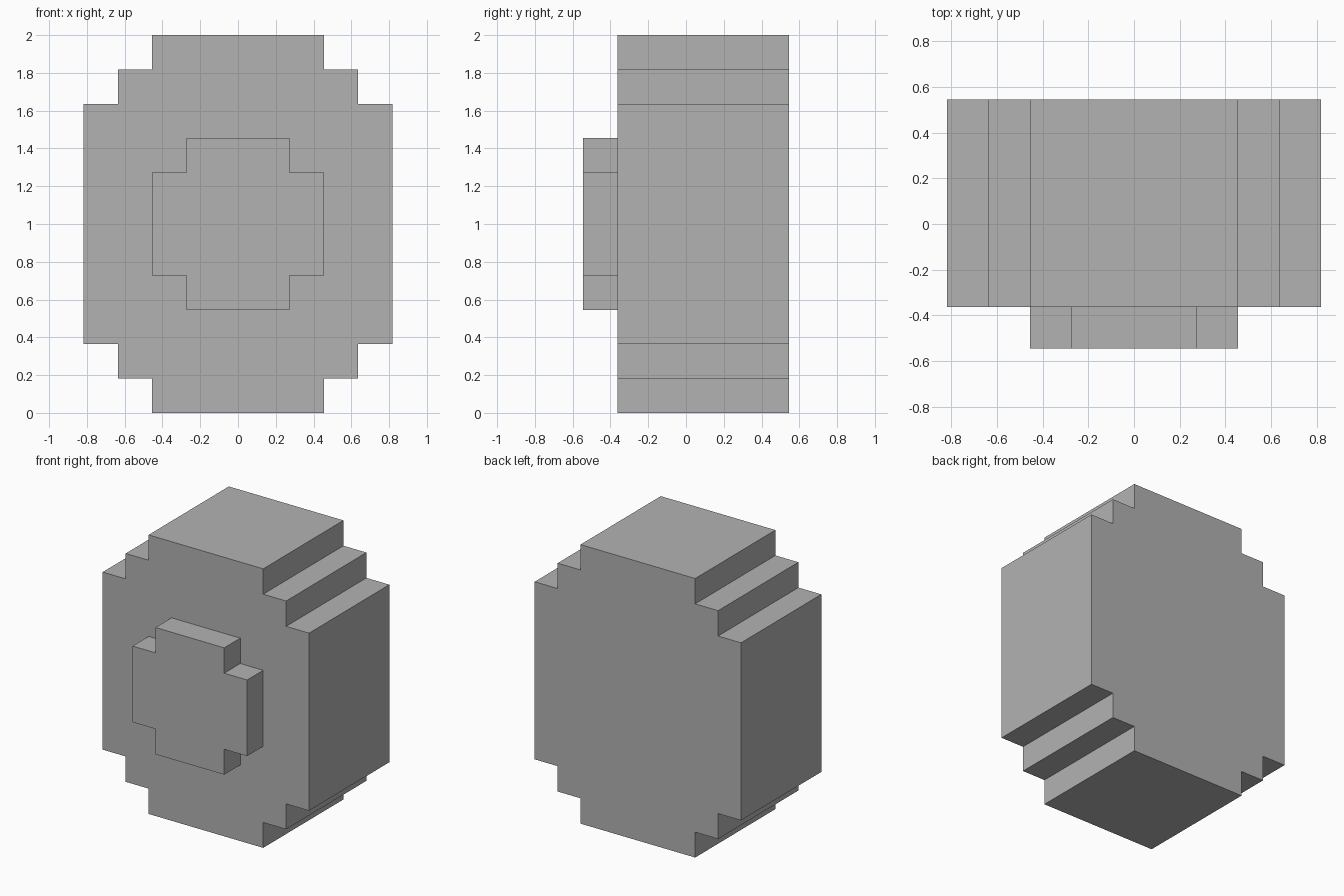
import bpy
import bmesh

UNIT = 2 / 11  # one block of the stepped grid

cube = bpy.data.objects.get("Cube")
if cube:
    bpy.data.objects.remove(cube, do_unlink=True)

grey = bpy.data.materials.new("plain grey")
grey.use_nodes = True
colour = (0.448, 0.448, 0.448, 1)
grey.diffuse_color = colour
grey.node_tree.nodes["Principled BSDF"].inputs["Base Color"].default_value = colour


def stepped_block(name, corners, y_front, y_back):
    """Extrude a four-way symmetric outline; corners are (half width, half height)."""
    upper_right = corners
    lower_right = [(x, -z) for x, z in reversed(corners)]
    right = upper_right + lower_right
    outline = right + [(-x, z) for x, z in reversed(right)]

    bm = bmesh.new()
    verts = [bm.verts.new((x * UNIT, y_front * UNIT, z * UNIT + 1)) for x, z in outline]
    face = bm.faces.new(verts)
    grown = bmesh.ops.extrude_face_region(bm, geom=[face], use_keep_orig=True)
    moved = [g for g in grown["geom"] if isinstance(g, bmesh.types.BMVert)]
    bmesh.ops.translate(bm, verts=moved, vec=(0, (y_back - y_front) * UNIT, 0))
    bmesh.ops.recalc_face_normals(bm, faces=bm.faces)

    mesh = bpy.data.meshes.new(name)
    bm.to_mesh(mesh)
    bm.free()
    mesh.materials.append(grey)
    obj = bpy.data.objects.new(name, mesh)
    bpy.context.collection.objects.link(obj)
    return obj


# Main body with two steps at each corner
stepped_block("body", [(2.5, 5.5), (2.5, 4.5), (3.5, 4.5), (3.5, 3.5), (4.5, 3.5)], -2, 3)

# Raised front plate with one step at each corner
stepped_block("front_plate", [(1.5, 2.5), (1.5, 1.5), (2.5, 1.5)], -3, -2)
